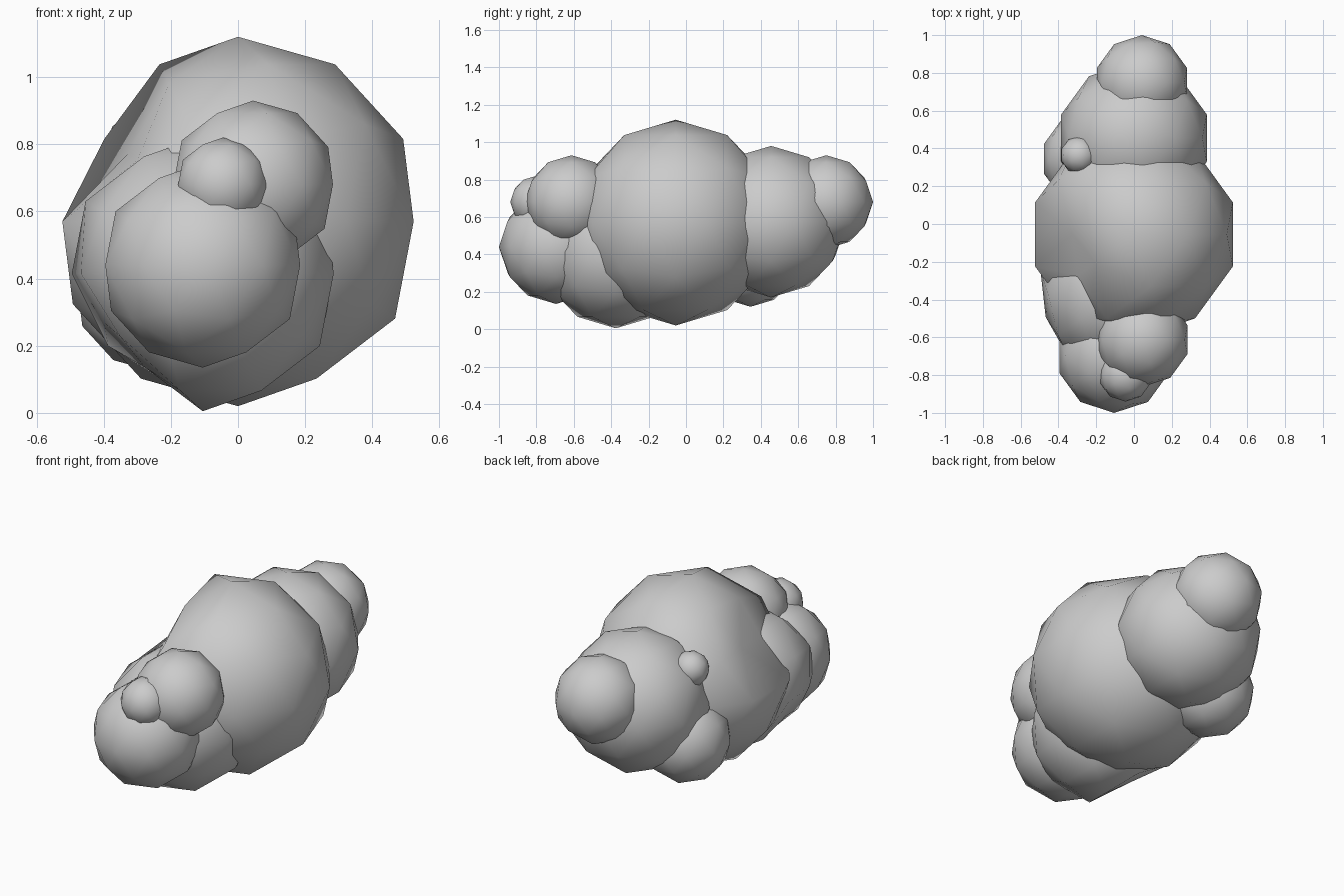
import bpy
from mathutils import Vector

if "Cube" in bpy.data.objects:
    bpy.data.objects.remove(bpy.data.objects["Cube"])


def ball(name, x, y, z, r, dents=()):
    """Low-poly smooth sphere; each dent pulls the nearest vertex toward the centre."""
    bpy.ops.mesh.primitive_ico_sphere_add(subdivisions=2, radius=r, location=(x, y, z))
    ob = bpy.context.object
    ob.name = name
    for direction, factor in dents:
        d = Vector(direction).normalized()
        v = max(ob.data.vertices, key=lambda v: v.co.normalized().dot(d))
        v.co *= factor
    bpy.ops.object.shade_smooth()
    return ob


# Large central mass, dented on the upper front left
ball("body", 0, -0.055, 0.57, 0.55, [
    ((-0.425, -0.309, 0.851), 0.88),
    ((-0.724, -0.526, 0.447), 0.75),
    ((-0.851, 0, 0.526), 0.70),
])

# Rear lumps
ball("rear_lump", 0, 0.455, 0.575, 0.405)
ball("rear_tip", 0.042, 0.75, 0.68, 0.25)
ball("rear_low_lump", -0.24, 0.345, 0.37, 0.25)
ball("rear_top_knob", -0.29, 0.365, 0.80, 0.10)

# Front lumps, the first pushed in on its lower left
ball("front_low_lump", -0.105, -0.375, 0.415, 0.41, [
    ((-0.894, 0, -0.447), 0.80),
    ((-0.526, 0, -0.851), 0.80),
    ((-0.688, -0.5, -0.526), 0.87),
    ((-0.951, -0.309, 0), 0.93),
])
ball("front_tip", -0.105, -0.695, 0.44, 0.305)
ball("front_top_lump", 0.045, -0.612, 0.68, 0.25)
ball("front_knob", -0.045, -0.80, 0.68, 0.14)
